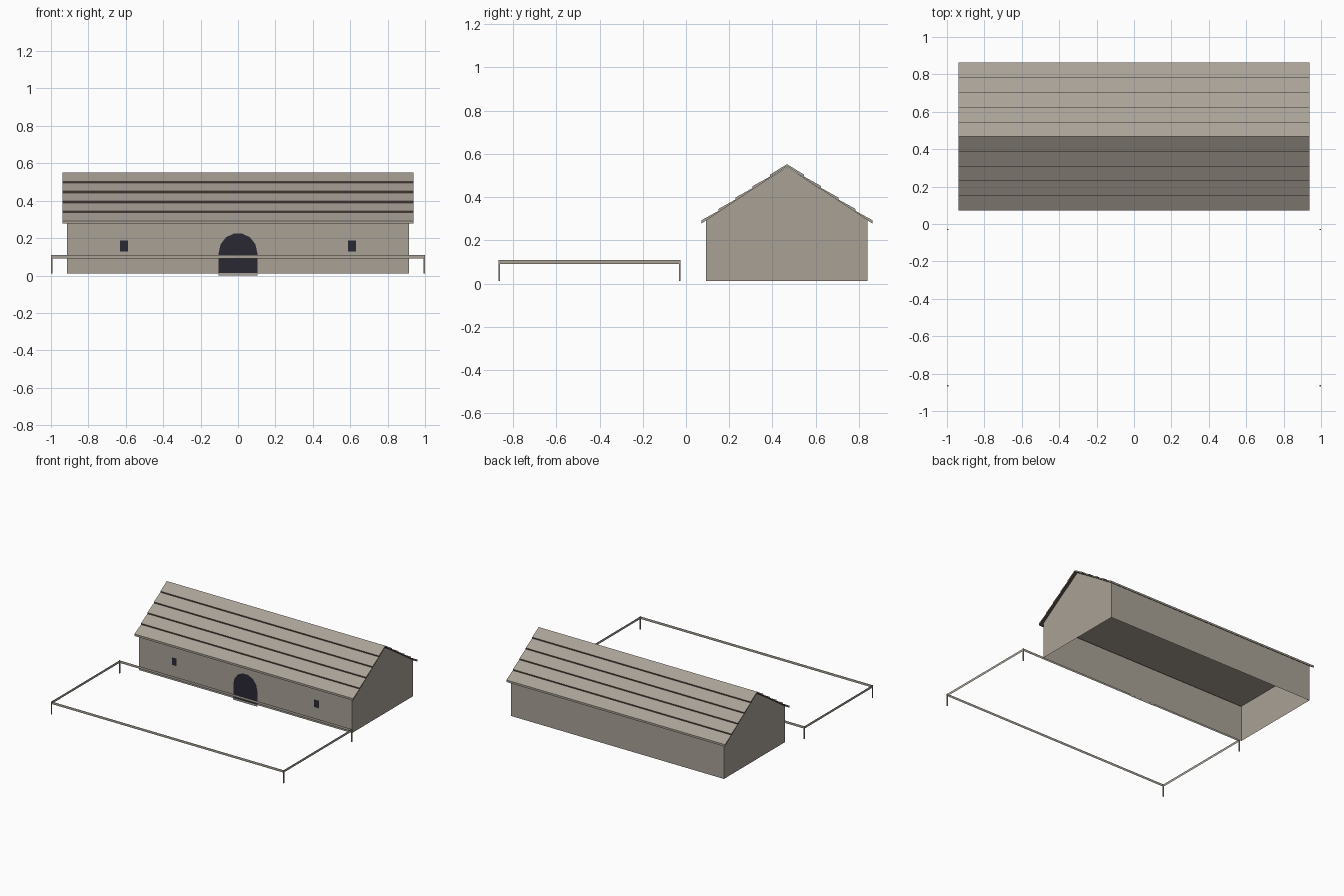
import bpy, bmesh, math
from mathutils import Vector

if "Cube" in bpy.data.objects:
    bpy.data.objects.remove(bpy.data.objects["Cube"])


def material(name, rgb):
    m = bpy.data.materials.new(name)
    m.diffuse_color = (*rgb, 1)
    m.use_nodes = True
    m.node_tree.nodes["Principled BSDF"].inputs["Base Color"].default_value = m.diffuse_color
    return m


STONE = material("warm_grey", (0.397, 0.358, 0.306))
BROWN = material("dark_brown", (0.085, 0.053, 0.047))
DARK = material("dark_blue_grey", (0.023, 0.021, 0.034))


def make(name, bm, *mats):
    me = bpy.data.meshes.new(name)
    bm.to_mesh(me)
    bm.free()
    for m in mats:
        me.materials.append(m)
    ob = bpy.data.objects.new(name, me)
    bpy.context.collection.objects.link(ob)
    return ob


def sheet(name, points, mat):
    """Single flat face."""
    bm = bmesh.new()
    bm.faces.new([bm.verts.new(p) for p in points])
    return make(name, bm, mat)


def extrude(points, offset):
    """Closed prism from a flat outline."""
    bm = bmesh.new()
    face = bm.faces.new([bm.verts.new(p) for p in points])
    geo = bmesh.ops.extrude_face_region(bm, geom=[face], use_keep_orig=True)["geom"]
    bmesh.ops.translate(bm, vec=offset, verts=[g for g in geo if isinstance(g, bmesh.types.BMVert)])
    bmesh.ops.recalc_face_normals(bm, faces=bm.faces)
    return bm


# Walls: gabled shell, open underneath, with a flat ceiling
RIDGE, WX, FRONT, BACK, BASE, EAVE = 0.467, 0.914, 0.092, 0.840, 0.011, 0.294
outline = [(FRONT, BASE), (BACK, BASE), (BACK, EAVE), (RIDGE, 0.540), (FRONT, EAVE)]
bm = extrude([(-WX, y, z) for y, z in outline], (2 * WX, 0, 0))
bmesh.ops.delete(bm, geom=[f for f in bm.faces if f.normal.z < -0.9], context='FACES_ONLY')
bm.faces.new([bm.verts.new(p) for p in
              [(-WX, FRONT, EAVE), (-WX, BACK, EAVE), (WX, BACK, EAVE), (WX, FRONT, EAVE)]])
make("walls", bm, STONE)

# Roof: boards dropping in small upright steps, with dark steps and underside
RX, HALF, TOP, RISE, BOARDS, STEP = 0.938, 0.396, 0.552, 0.264, 5, 0.009
for name, side in (("front_roof", -1), ("back_roof", 1)):
    pts = [Vector((-RX, RIDGE, TOP))]
    for i in range(1, BOARDS + 1):
        y, z = RIDGE + side * HALF * i / BOARDS, TOP - RISE * i / BOARDS
        pts.append(Vector((-RX, y, z + STEP / 2)))
        pts.append(Vector((-RX, y, z - (STEP / 2 if i < BOARDS else 0.011))))
    pts.append(Vector((-RX, RIDGE, TOP - 0.010)))
    bm = extrude(pts, (2 * RX, 0, 0))
    for f in bm.faces:
        outer = abs(f.calc_center_median().y - RIDGE)
        step = f.normal.y * side > 0.9 and outer < HALF * 0.98
        if step or f.normal.z < -0.3:
            f.material_index = 1
    make(name, bm, STONE, BROWN)

# Arched doorway and its threshold
Y = FRONT - 0.002
arch = [(0.103 * math.cos(math.pi * i / 7), 0.122 + 0.105 * math.sin(math.pi * i / 7))
        for i in range(8)]
door = [(-0.103, 0.013), (0.103, 0.013)] + arch
sheet("doorway", [(x, Y, z) for x, z in door], DARK)


def panel(name, x0, x1, y, z0, z1, mat):
    return sheet(name, [(x0, y, z0), (x1, y, z0), (x1, y, z1), (x0, y, z1)], mat)


panel("threshold", -0.105, 0.105, Y - 0.001, 0, 0.013, STONE)

# Windows
for side in (-1, 1):
    panel("window", side * 0.61 - 0.021, side * 0.61 + 0.021, Y, 0.128, 0.187, DARK)

# Yard fence: four corner posts joined by thin rails
FX, FY0, FY1, P, Z0, Z1 = 0.9965, -0.864, -0.029, 0.0035, 0.091, 0.110
for x in (-FX, FX):
    for y in (FY0, FY1):
        post = [(x - P, y - P, BASE), (x + P, y - P, BASE), (x + P, y + P, BASE), (x - P, y + P, BASE)]
        make("fence_post", extrude(post, (0, 0, Z1 - BASE)), STONE)
    sheet("side_rail", [(x, FY0, Z0), (x, FY1, Z0), (x, FY1, Z1), (x, FY0, Z1)], STONE)
for y in (FY0, FY1):
    panel("long_rail", -FX, FX, y, Z0, Z1, STONE)
